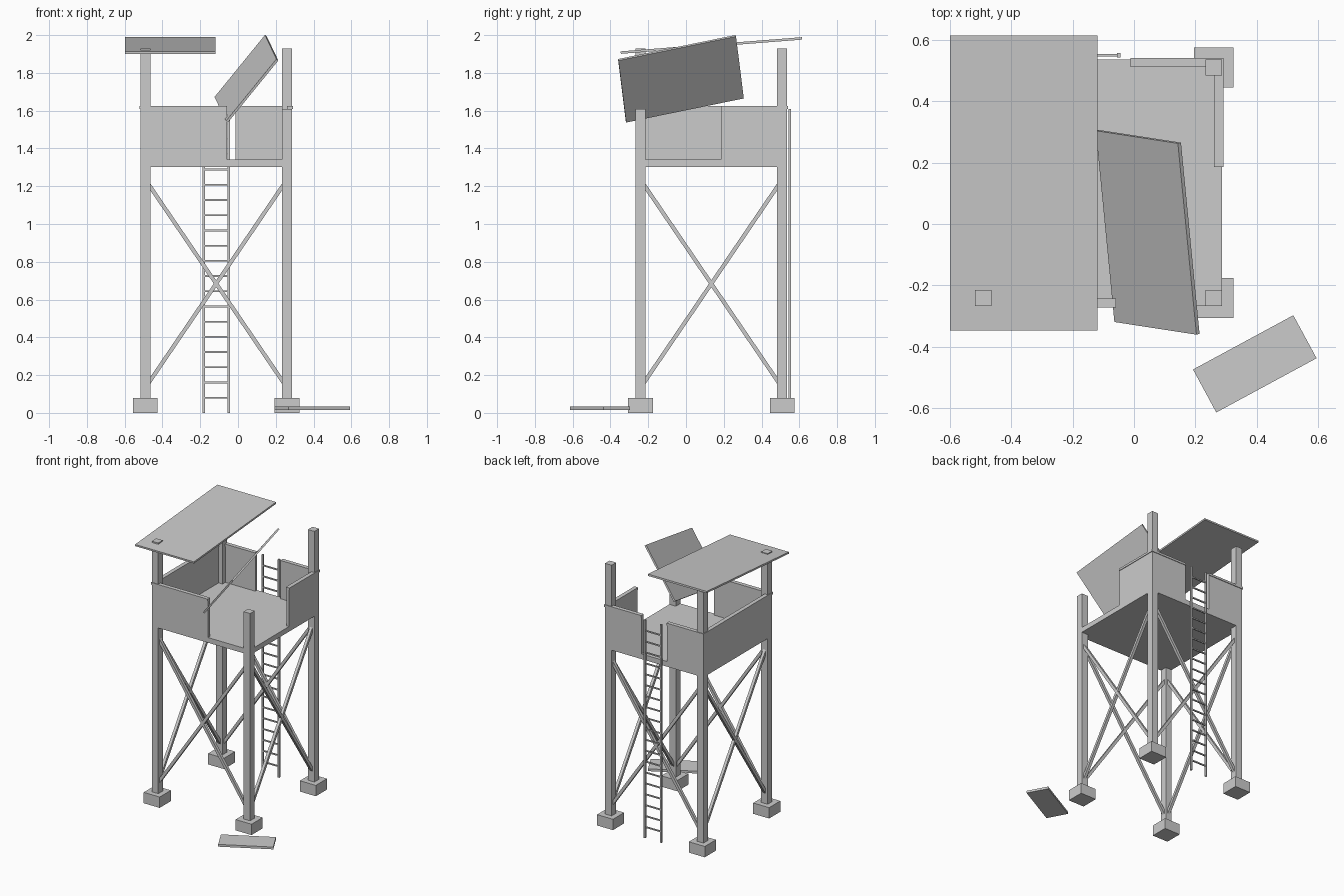
import bpy, bmesh, math
from mathutils import Vector, Matrix

if "Cube" in bpy.data.objects:
    bpy.data.objects.remove(bpy.data.objects["Cube"])

CX, CY = -0.1155, 0.134      # tower centre
H = 0.375                    # post centre offset
OUT = 0.4015                 # outer face of posts, deck and walls
WALL = 0.391                 # wall centre offset

grey = bpy.data.materials.new("plain_grey")
grey.diffuse_color = (0.6, 0.6, 0.6, 1)
grey.use_nodes = True
grey.node_tree.nodes["Principled BSDF"].inputs["Base Color"].default_value = grey.diffuse_color


def slab(name, centre, size, rot=Matrix.Identity(3)):
    """Box of a given size, optionally rotated by a 3x3 matrix."""
    bm = bmesh.new()
    bmesh.ops.create_cube(bm, size=1)
    m = Matrix.Translation(centre) @ rot.to_4x4() @ Matrix.Diagonal((*size, 1))
    bmesh.ops.transform(bm, matrix=m, verts=bm.verts)
    bmesh.ops.recalc_face_normals(bm, faces=bm.faces)
    mesh = bpy.data.meshes.new(name)
    bm.to_mesh(mesh)
    bm.free()
    mesh.materials.append(grey)
    ob = bpy.data.objects.new(name, mesh)
    bpy.context.collection.objects.link(ob)
    return ob


def box(name, lo, hi):
    lo, hi = Vector(lo), Vector(hi)
    return slab(name, (lo + hi) / 2, hi - lo)


def axes(u, v):
    """Rotation whose x and y axes follow u and v."""
    u = Vector(u).normalized()
    w = u.cross(Vector(v)).normalized()
    return Matrix((u, w.cross(u), w)).transposed()


def beam(name, a, b, side, width):
    a, b = Vector(a), Vector(b)
    slab(name, (a + b) / 2, ((b - a).length, width, width), axes(b - a, side))


# Posts on square footings; the front right post is broken short
for sx, sy, name, top in ((-1, -1, "front_left", 1.93), (1, -1, "front_right", 1.61),
                          (-1, 1, "back_left", 1.93), (1, 1, "back_right", 1.93)):
    x, y = CX + sx * H, CY + sy * H
    slab(name + "_footing", (x, y, 0.04), (0.13, 0.13, 0.08))
    box(name + "_post", (x - 0.0265, y - 0.0265, 0.08), (x + 0.0265, y + 0.0265, top))

# Cross braces on all four sides
for s, front, side in ((-1, "front", "left"), (1, "back", "right")):
    for d in (-1, 1):
        beam(front + "_brace", (CX - d * H, CY + s * H, 1.235),
             (CX + d * H, CY + s * H, 0.133), (0, 1, 0), 0.021)
        beam(side + "_brace", (CX + s * H, CY - d * H, 1.235),
             (CX + s * H, CY + d * H, 0.133), (1, 0, 0), 0.021)

# Deck
box("deck", (CX - OUT, CY - OUT, 1.303), (CX + OUT, CY + OUT, 1.341))


# Parapet walls with cap rails
def wall_x(name, x0, x1, y, cap0, cap1):
    box(name + "_wall", (x0, y - 0.0105, 1.341), (x1, y + 0.0105, 1.612))
    box(name + "_rail", (cap0, y - 0.015, 1.61), (cap1, y + 0.015, 1.626))


def wall_y(name, y0, y1, x, cap0, cap1):
    box(name + "_wall", (x - 0.0105, y0, 1.341), (x + 0.0105, y1, 1.612))
    box(name + "_rail", (x - 0.015, cap0, 1.61), (x + 0.015, cap1, 1.626))


E = 0.406
wall_x("front", CX - OUT, -0.058, CY - WALL, CX - E, -0.058)
wall_x("back_left", CX - OUT, -0.219, CY + WALL, CX - E, -0.219)
wall_x("back_right", -0.012, CX + OUT, CY + WALL, -0.012, CX + E)
wall_y("left", CY - OUT, CY + OUT, CX - WALL, CY - E, CY + E)
wall_y("right", 0.186, CY + OUT, CX + WALL, 0.186, CY + E)

# Ladder at the back opening
LY = 0.549
for s in (-1, 1):
    x = CX + s * 0.066
    box("ladder_stile", (x - 0.006, LY - 0.007, 0), (x + 0.006, LY + 0.007, 1.61))
for i in range(1, 20):
    slab("ladder_rung", (CX, LY, i * 0.0805), (0.132, 0.009, 0.009))

# Remaining roof panel, sloping up to the back
tilt = Matrix.Rotation(math.atan2(0.075, 0.96), 3, 'X')
slab("roof_panel", (-0.358, 0.134, 1.945), (0.48, 0.962, 0.013), tilt)

# Fallen roof panel leaning on the front wall
slab("fallen_roof_panel", (0.0445, -0.027, 1.769), (0.425, 0.638, 0.013),
     axes((0.538, -0.083, 0.661), (0.122, -1.249, -0.255)))

# Loose board on the ground
slab("fallen_board", (0.393, -0.455, 0.025), (0.371, 0.159, 0.017),
     Matrix.Rotation(math.radians(28.4), 3, 'Z'))
